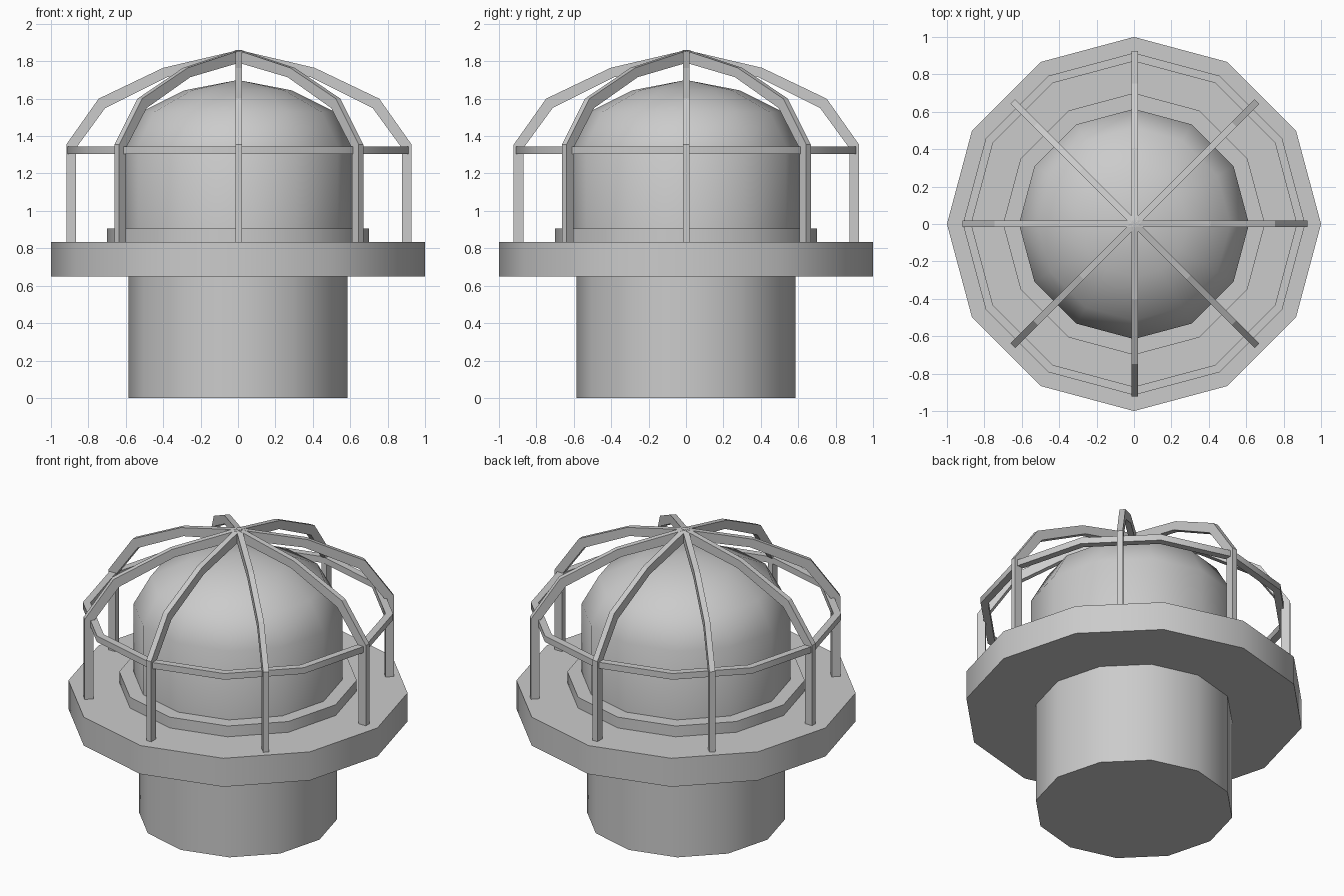
import bpy, bmesh, math

if "Cube" in bpy.data.objects:
    bpy.data.objects.remove(bpy.data.objects["Cube"])


def finish(name, bm, angle=None):
    bmesh.ops.recalc_face_normals(bm, faces=bm.faces[:])
    mesh = bpy.data.meshes.new(name)
    bm.to_mesh(mesh)
    bm.free()
    obj = bpy.data.objects.new(name, mesh)
    bpy.context.collection.objects.link(obj)
    if angle:
        bpy.ops.object.select_all(action='DESELECT')
        obj.select_set(True)
        bpy.context.view_layer.objects.active = obj
        bpy.ops.object.shade_smooth_by_angle(angle=math.radians(angle))
    return obj


def lathe(name, profile, closed=False, sides=12, angle=50):
    """Spin an (r, z) profile around z; open profiles get end caps."""
    bm = bmesh.new()
    rings = []
    for r, z in profile:
        if r == 0:
            rings.append([bm.verts.new((0, 0, z))] * sides)
        else:
            rings.append([bm.verts.new((r * math.cos(2 * math.pi * i / sides),
                                        r * math.sin(2 * math.pi * i / sides), z))
                          for i in range(sides)])
    pairs = list(zip(rings, rings[1:] + rings[:1]))
    for a, b in pairs if closed else pairs[:-1]:
        for i in range(sides):
            j = (i + 1) % sides
            bm.faces.new(list(dict.fromkeys((a[i], a[j], b[j], b[i]))))
    if not closed:
        for ring in (rings[0], rings[-1]):
            if len(set(ring)) > 1:
                bm.faces.new(ring)
    return finish(name, bm, angle)


# Body: socket, flange, collar and glass dome
lathe("socket", [(0.585, 0), (0.585, 0.65)])
lathe("flange", [(1.0, 0.65), (1.0, 0.835)])
lathe("collar", [(0.70, 0.835), (0.70, 0.905)])
lathe("dome", [(0.615, 0.835), (0.615, 1.35), (0.515, 1.53), (0.285, 1.645), (0, 1.70)])

# Horizontal cage hoop
lathe("cage_hoop", [(0.87, 1.305), (0.915, 1.305), (0.915, 1.345), (0.87, 1.345)], closed=True)

# Eight bent cage ribs meeting at the apex
OUTER = [(0.923, 0.82), (0.923, 1.355), (0.75, 1.60), (0.405, 1.765), (0, 1.86)]
INNER = [(0.872, 0.82), (0.872, 1.335), (0.715, 1.55), (0.385, 1.715), (0, 1.795)]
HALF = 0.0175
for k in range(8):
    a = k * math.pi / 4
    c, s = math.cos(a), math.sin(a)
    bm = bmesh.new()
    sections = []
    for (ro, zo), (ri, zi) in zip(OUTER, INNER):
        corners = [(ro, -HALF, zo), (ro, HALF, zo), (ri, HALF, zi), (ri, -HALF, zi)]
        sections.append([bm.verts.new((r * c - t * s + 0.005, r * s + t * c + 0.002, z))
                         for r, t, z in corners])
    for p, q in zip(sections, sections[1:]):
        for i in range(4):
            j = (i + 1) % 4
            bm.faces.new((p[i], p[j], q[j], q[i]))
    bm.faces.new(sections[0])
    bm.faces.new(sections[-1])
    finish(f"cage_rib_{k + 1}", bm)
